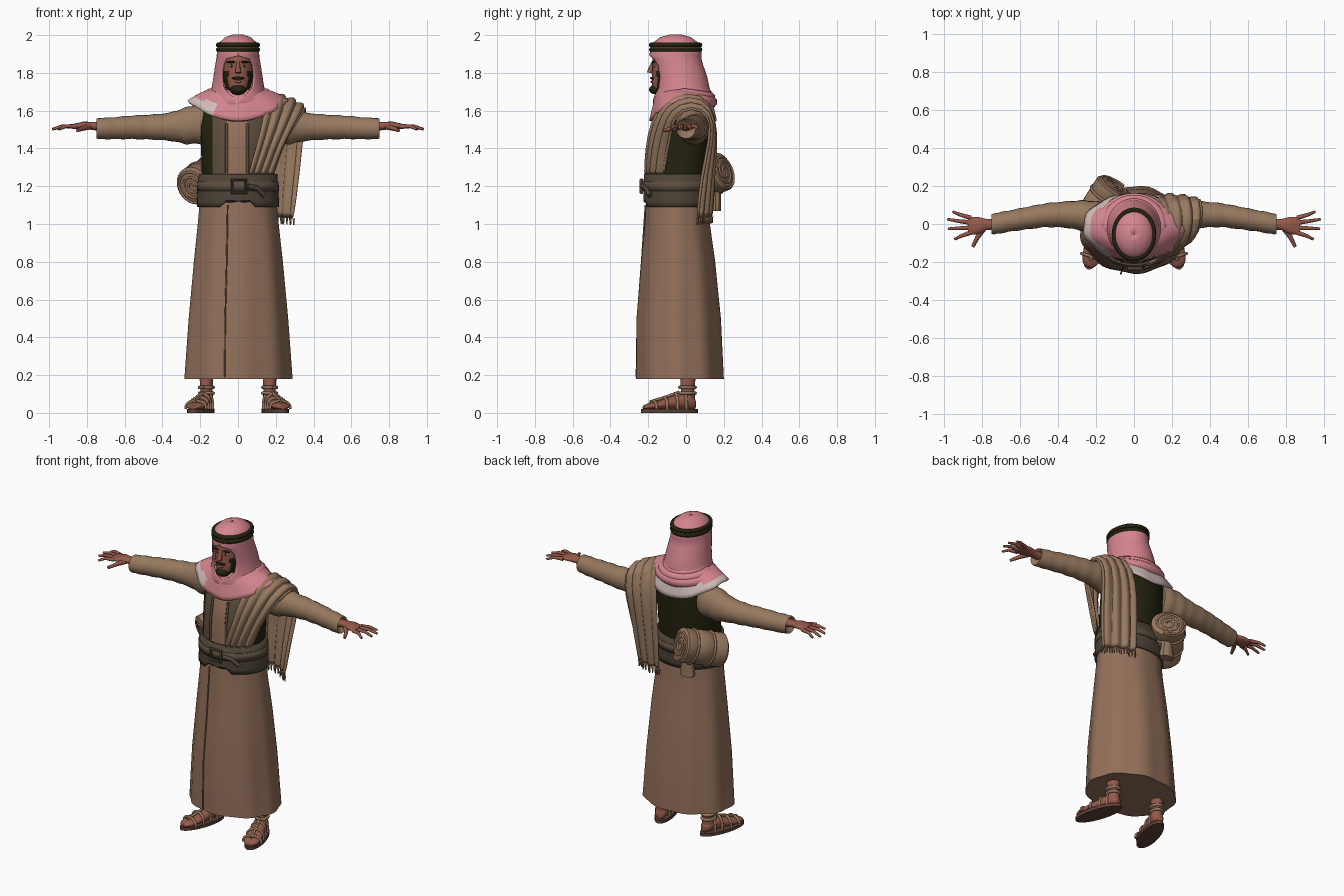
import bpy, bmesh
from math import sin, cos, pi, radians
from mathutils import Vector as V

if "Cube" in bpy.data.objects:
    bpy.data.objects.remove(bpy.data.objects["Cube"])


def material(name, hexcode):
    rgb = [int(hexcode[i:i + 2], 16) / 255 for i in (0, 2, 4)]
    col = [((c + .055) / 1.055) ** 2.4 for c in rgb] + [1]
    m = bpy.data.materials.new(name)
    m.use_nodes = True
    m.diffuse_color = col
    bsdf = m.node_tree.nodes["Principled BSDF"]
    bsdf.inputs["Base Color"].default_value = col
    bsdf.inputs["Roughness"].default_value = .9
    return m


ROBE = material("robe brown", "93705A")
CLOTH = material("shawl tan", "97795F")
PINK = material("headcloth pink", "D5858F")
WHITE = material("trim white", "D2BDBA")
BLACK = material("near black", "24220F")
VEST = material("vest grey brown", "5C4D3D")
BELT = material("belt leather", "4D4437")
SKIN = material("skin", "96594A")
SOLE = material("sole brown", "5E4234")


def finish(ob, angle=50):
    bpy.ops.object.select_all(action='DESELECT')
    ob.select_set(True)
    bpy.context.view_layer.objects.active = ob
    if ob.type == 'CURVE':
        bpy.ops.object.convert(target='MESH')
    bpy.ops.object.shade_smooth_by_angle(angle=radians(angle))
    return bpy.context.view_layer.objects.active


def ring(c, u, v, n=40, gap=0, fold=0, k=9):
    """Ellipse round c, starting at -v; gap leaves it open there."""
    c, u, v = V(c), V(u), V(v)
    pts = []
    for i in range(n + 1):
        a = gap + (2 * pi - 2 * gap) * i / n
        f = 1 + fold * sin(k * a + .7)
        pts.append(c + (u * sin(a) - v * cos(a)) * f)
    return pts


def loft(name, rings, mats, caps=True, rule=None, cuts=(), thick=0, sub=0):
    bm = bmesh.new()
    rows = [[bm.verts.new(p) for p in r] for r in rings]
    for lo, hi in zip(rows, rows[1:]):
        for i in range(len(lo) - 1):
            bm.faces.new((lo[i], lo[i + 1], hi[i + 1], hi[i]))
    bmesh.ops.remove_doubles(bm, verts=bm.verts, dist=1e-4)
    if caps:
        bmesh.ops.holes_fill(bm, edges=[e for e in bm.edges if e.is_boundary], sides=0)
    for x in cuts:
        bmesh.ops.bisect_plane(bm, geom=bm.verts[:] + bm.edges[:] + bm.faces[:],
                               plane_co=(x, 0, 0), plane_no=(1, 0, 0))
    bmesh.ops.recalc_face_normals(bm, faces=bm.faces)
    if rule:
        for f in bm.faces:
            f.material_index = rule(f.calc_center_median())
    me = bpy.data.meshes.new(name)
    bm.to_mesh(me)
    bm.free()
    ob = bpy.data.objects.new(name, me)
    bpy.context.collection.objects.link(ob)
    for m in mats:
        me.materials.append(m)
    finish(ob)
    if thick:
        mod = ob.modifiers.new("thickness", 'SOLIDIFY')
        mod.thickness, mod.offset = thick, 0
    if sub:
        ob.modifiers.new("smooth", 'SUBSURF').levels = sub
        ob.modifiers["smooth"].render_levels = sub
    return ob


def upright(rows, **kw):
    """Rings along z from (z, half width, centre y, half depth)."""
    return [ring((0, cy, z), (rx, 0, 0), (0, ry, 0), **kw) for z, rx, cy, ry in rows]


def cord(name, pts, r, mat, cyclic=False, taper=1):
    cu = bpy.data.curves.new(name, 'CURVE')
    cu.dimensions, cu.bevel_depth, cu.bevel_resolution = '3D', r, 2
    cu.use_fill_caps = True
    sp = cu.splines.new('POLY')
    sp.points.add(len(pts) - 1)
    for i, p in enumerate(pts):
        sp.points[i].co = (*p, 1)
        sp.points[i].radius = 1 + (taper - 1) * i / (len(pts) - 1)
    sp.use_cyclic_u = cyclic
    cu.materials.append(mat)
    ob = bpy.data.objects.new(name, cu)
    bpy.context.collection.objects.link(ob)
    return finish(ob)


def blob(name, loc, size, mat):
    bpy.ops.mesh.primitive_uv_sphere_add(segments=16, ring_count=10, location=loc)
    ob = bpy.context.object
    ob.name, ob.scale = name, size
    ob.data.materials.append(mat)
    return finish(ob, 80)


# Robe skirt with pleats that deepen towards the hem
skirt = [(.18, .285, -.03, .23, .02), (.188, .284, -.03, .23, .02), (.5, .262, -.037, .222, .018),
         (.8, .235, -.04, .195, .014), (1, .214, -.045, .172, .008), (1.2, .196, -.045, .162, 0)]
loft("robe_skirt", [ring((0, cy, z), (rx, 0, 0), (0, ry, 0), 72, fold=f) for z, rx, cy, ry, f in skirt], [ROBE])
cord("robe_front_seam", [(-.07, -.263, .19), (-.068, -.258, .5), (-.06, -.235, .8), (-.055, -.215, 1.1)], .004, ROBE)

# Torso: shirt strip in the middle, vest panels, dark vest sides and back
torso = [(1.15, .195, -.045, .162), (1.3, .193, -.04, .165), (1.42, .196, -.03, .165), (1.52, .2, -.018, .158),
         (1.59, .19, 0, .14), (1.64, .15, .01, .11), (1.68, .08, 0, .07)]


def vest_rule(c):
    if c.y > -.03 or abs(c.x) > .135:
        return 2
    return 0 if -.06 < c.x < .05 else 1


loft("torso_vest", upright(torso, n=64), [ROBE, VEST, BLACK], rule=vest_rule, cuts=(-.135, -.06, .05, .135))
for x in (-.06, .05):
    cord("vest_edge", [(x, -.197, 1.27), (x, -.196, 1.4), (x, -.172, 1.53)], .008, VEST)

# Belt, strap and buckle
belt = upright([(1.09, .211, -.045, .174), (1.12, .21, -.045, .174), (1.2, .205, -.045, .174), (1.265, .201, -.043, .172)])
for p in belt[0]:
    if p.y < -.15 and abs(p.x) < .08:
        p.z += .03
loft("belt", belt, [BELT], caps=False, thick=.014)
loft("belt_strap", upright([(1.175, .214, -.045, .183), (1.225, .212, -.045, .182)]), [VEST], caps=False, thick=.006)
cord("buckle", [(x, -.236, z) for x, z in ((-.03, 1.165), (.04, 1.165), (.04, 1.235), (-.03, 1.235))], .009, BELT, True)
cord("strap_tail", [(.05, -.23, 1.2), (.1, -.212, 1.19), (.14, -.19, 1.15)], .014, BELT)

# Sleeves, hands, legs and sandals on both sides
sleeve = [(.15, .03, 1.53, .08, .1), (.2, .035, 1.53, .086, .106), (.28, .045, 1.52, .08, .096),
          (.36, .05, 1.515, .069, .074), (.46, .047, 1.513, .063, .066), (.56, .032, 1.512, .059, .062),
          (.66, .015, 1.507, .056, .058), (.74, .0, 1.505, .055, .055), (.75, 0, 1.505, .052, .052), (.73, 0, 1.51, .03, .03)]
palm = [(.72, 0, 1.515, .027, .024), (.78, -.003, 1.52, .03, .021), (.82, -.008, 1.522, .045, .02), (.875, -.01, 1.516, .048, .013)]
fingers = [(.032, .955, .065), (.007, .983, .025), (-.02, .98, -.025), (-.045, .945, -.08)]
foot = [(.055, .02, .05), (.035, .036, .075), (0, .04, .09), (-.05, .043, .08), (-.11, .05, .06), (-.17, .054, .042), (-.215, .045, .032), (-.24, .02, .02)]


def sideways(rows, s, wave=0):
    out = []
    for i in range(len(rows) - 1):
        for t in (0, .25, .5, .75):
            x, y, z, ry, rz = [p + (q - p) * t for p, q in zip(rows[i], rows[i + 1])]
            f = 1 + wave * sin(x * 75) * (i < 7)
            out.append(ring((s * x, y, z), (0, ry * f, 0), (0, 0, rz * f), 24))
    x, y, z, ry, rz = rows[-1]
    return out + [ring((s * x, y, z), (0, ry, 0), (0, 0, rz), 24)]


for s, side in ((1, "left"), (-1, "right")):
    loft(side + "_sleeve", sideways(sleeve, s, .03), [CLOTH])
    loft(side + "_hand", sideways(palm, s), [SKIN])
    for y0, x1, y1 in fingers:
        mid = (s * (.875 + x1) / 2, (y0 + y1) / 2, 1.518)
        cord(side + "_finger", [(s * .86, y0, 1.516), mid, (s * x1, y1, 1.502)], .0125, SKIN, taper=.55)
    cord(side + "_thumb", [(s * .79, -.02, 1.515), (s * .825, -.07, 1.505), (s * .85, -.12, 1.495)], .016, SKIN, taper=.55)

    # The foot is built straight, then turned outwards
    parts = [loft(side + "_foot", [ring((0, y, .018 + h / 2), (w, 0, 0), (0, 0, h / 2), 20) for y, w, h in foot], [SKIN], sub=1),
             loft(side + "_sole", [ring((0, -.092, z), (.058, 0, 0), (0, .158, 0), 32) for z in (0, .02)], [SOLE]),
             loft(side + "_leg", upright([(.06, .038, .005, .045), (.12, .031, .01, .036), (.3, .045, .01, .05)], n=20), [SKIN])]
    for y, w, h in foot[2:6]:
        arch = [(w * 1.04 * cos(pi * i / 12), y - .01, .02 + (h + .002) * sin(pi * i / 12) ** .7) for i in range(13)]
        parts.append(cord(side + "_sandal_strap", arch, .008, CLOTH))
    parts.append(cord(side + "_sandal_thong", [(0, -.2, .058), (0, -.11, .085), (0, -.04, .11)], .008, CLOTH))
    for z in (.105, .135):
        parts.append(cord(side + "_ankle_strap", ring((0, .008, z), (.036, 0, 0), (0, .042, 0), 20), .009, CLOTH))
    for p in parts:
        p.location, p.rotation_euler = (s * .17, 0, 0), (0, 0, s * .3)

# Head with a beard, and the face
skull = [(1.675, .02, -.12, .03), (1.69, .045, -.11, .06), (1.72, .064, -.095, .083), (1.75, .074, -.085, .095), (1.78, .08, -.08, .1),
         (1.81, .083, -.077, .1), (1.85, .085, -.075, .105), (1.89, .085, -.07, .105), (1.95, .06, -.06, .08)]


def beard_rule(c):
    return int(c.y < -.05 and (c.z < 1.735 or (c.z < 1.8 and abs(c.x) > .05)))


loft("head", upright(skull), [SKIN, BLACK], rule=beard_rule)
loft("neck", upright([(1.58, .07, -.05, .06), (1.74, .06, -.06, .06)]), [SKIN])
blob("chin_beard", (0, -.16, 1.712), (.042, .036, .026), BLACK)
blob("moustache", (0, -.176, 1.772), (.034, .014, .008), BLACK)
blob("lower_lip", (0, -.178, 1.753), (.018, .01, .007), SKIN)
cord("nose", [(0, -.172, 1.86), (0, -.186, 1.825), (0, -.192, 1.8)], .009, SKIN, taper=1.7)
for s in (-1, 1):
    blob("eye", (s * .034, -.168, 1.838), (.014, .008, .007), WHITE)
    blob("pupil", (s * .034, -.174, 1.838), (.006, .004, .006), BLACK)
    blob("eyebrow", (s * .036, -.172, 1.857), (.024, .01, .006), BLACK)

# Headcloth hood, open round the face
hood = [(1.6, .19, -.02, .15, 0), (1.66, .16, -.02, .15, 0), (1.685, .148, -.02, .147, .3), (1.72, .135, -.022, .143, .58),
        (1.78, .126, -.03, .138, .7), (1.84, .117, -.045, .132, .7), (1.875, .111, -.055, .132, .55),
        (1.89, .109, -.055, .134, 0), (1.93, .106, -.055, .131, 0), (1.96, .094, -.055, .113, 0),
        (1.985, .066, -.055, .08, 0), (1.998, .03, -.055, .035, 0), (2, .001, -.055, .001, 0)]
loft("headcloth_hood", [ring((0, cy, z), (rx, 0, 0), (0, ry, 0), 48, g) for z, rx, cy, ry, g in hood],
     [PINK], caps=False, thick=.008)
for z in (1.923, 1.948):
    cord("head_rope", ring((0, -.055, z), (.104, 0, 0), (0, .128, 0), 40)[:-1], .0135, BLACK, True)

# Headcloth spread over the shoulders, with a pale border
cape = []
for j in range(9):
    t = j / 8
    row = ring((0, -.015, 0), (.12 + .145 * t, 0, 0), (0, .13 + .042 * t, 0), 48, fold=.02 * t)
    for i, p in enumerate(row):
        side = abs(sin(2 * pi * i / 48)) ** 2
        p.z = 1.71 - t * (.165 - .105 * side) + .012 * sin(pi * t)
    cape.append(row)


def border_rule(c):
    edge = (c.x / .265) ** 2 + ((c.y + .015) / .172) ** 2
    return int(edge > .74 and (c.x < -.12 or c.y > .06))


loft("headcloth_cape", cape, [PINK, WHITE], caps=False, rule=border_rule, thick=.012)

# Scarf folds hanging low at the front
for rx, ry, zf, zs, r in ((.118, .122, 1.655, 1.715, .024), (.145, .136, 1.615, 1.69, .03), (.165, .142, 1.57, 1.665, .034)):
    fold = ring((0, -.01, 0), (rx, 0, 0), (0, ry, 0), 40)[:-1]
    for i, p in enumerate(fold):
        front = max(0, cos(2 * pi * i / 40))
        p.z = zs - .02 * abs(cos(2 * pi * i / 40)) - (zs - zf - .02) * front ** 1.5
    cord("scarf_fold", fold, r, PINK, True)

# Shawl over the left shoulder, from belt front to hip at the back
edges = [((.055, -.212, 1.255), (.19, -.12, 1.255)), ((.1, -.203, 1.4), (.235, -.1, 1.4)),
         ((.13, -.18, 1.53), (.29, -.075, 1.5)), ((.15, -.12, 1.645), (.34, -.06, 1.575)),
         ((.17, 0, 1.7), (.365, .03, 1.625)), ((.14, .11, 1.66), (.36, .13, 1.58)),
         ((.11, .145, 1.5), (.345, .13, 1.45)), ((.1, .14, 1.28), (.325, .08, 1.25)), ((.1, .13, 1.03), (.295, .06, 1.02))]
rows = []
for a, b in edges:
    row = []
    for i in range(33):
        t = i / 32
        p = V(a).lerp(V(b), t)
        out = (p - V((.14, 0, min(p.z, 1.5)))).normalized()
        row.append(p + out * (.022 * sin(pi * t) + .009 * sin(8 * pi * t)))
    rows.append(row)
loft("shawl", rows, [CLOTH], caps=False, thick=.016, sub=1)
for p in rows[-1][::2]:
    cord("shawl_fringe", [p + V((0, 0, .01)), p - V((0, 0, .025))], .006, CLOTH, taper=.5)

# Bedroll tied at the right hip, with spiral ends and straps
start, end = V((-.24, -.02, 1.2)), V((-.1, .2, 1.28))
axis = (end - start).normalized()
u = axis.cross(V((0, 0, 1))).normalized()
w = u.cross(axis)
loft("bedroll", [ring(start.lerp(end, t), u * r, w * r, 32)
                 for t, r in ((0, .085), (.03, .103), (.3, .104), (.34, .098), (.38, .104), (.7, .104), (.74, .098), (.78, .104), (.97, .103), (1, .085))], [CLOTH])
for c in (start, end):
    cord("bedroll_spiral", [c + (u * cos(a * .3) + w * sin(a * .3)) * (.012 + .0014 * a) for a in range(60)], .007, ROBE)
for t in (.34, .74):
    cord("bedroll_strap", ring(start.lerp(end, t), u * .103, w * .103, 32)[:-1], .008, ROBE, True)
loft("hanging_pouch", [ring((-.12, .155, z), (rx, 0, 0), (0, .03, 0), 20, fold=.06)
                       for z, rx in ((1.07, .045), (1.09, .05), (1.15, .035), (1.22, .04))], [CLOTH])
